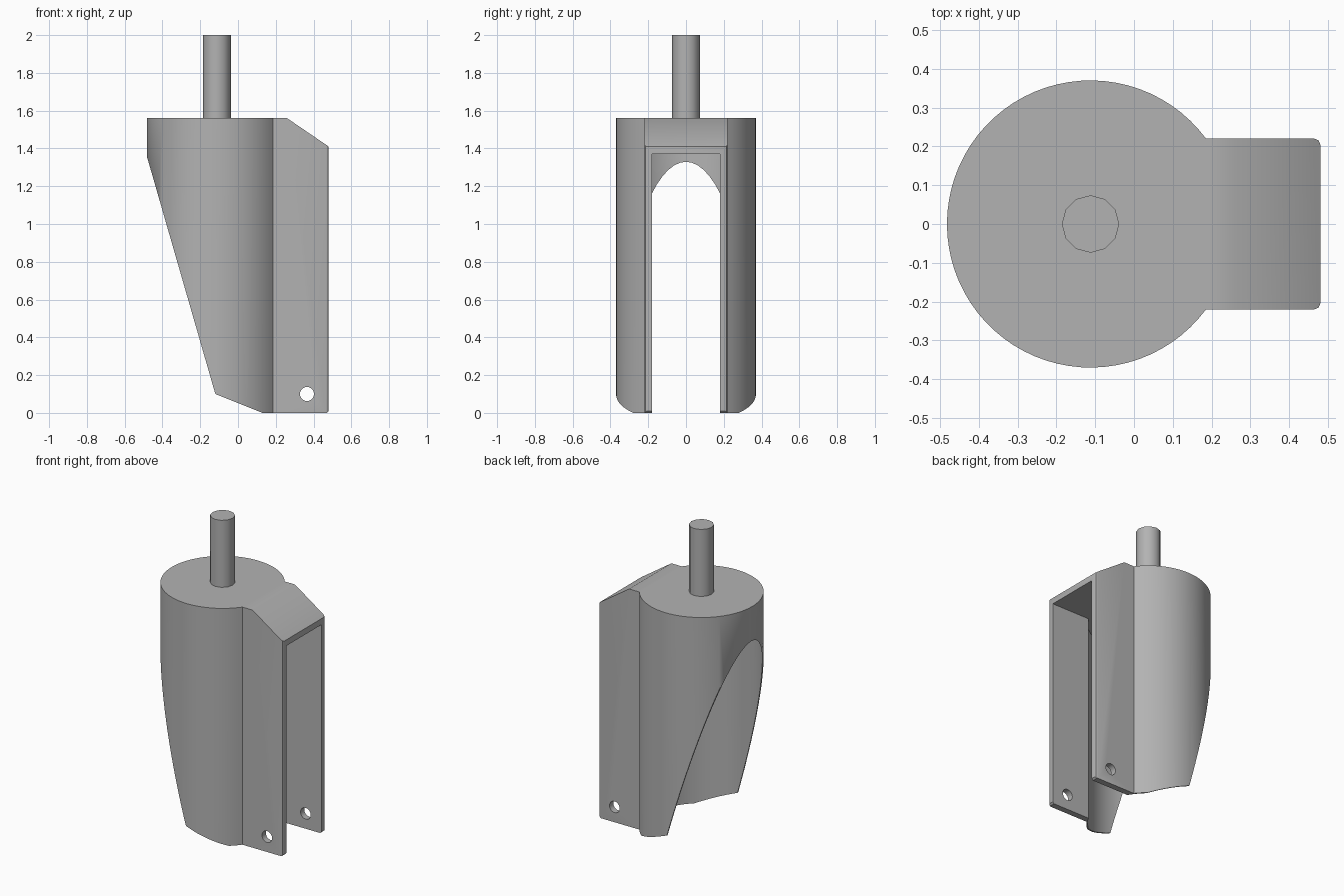
import bpy, bmesh, math
from mathutils import Vector

if "Cube" in bpy.data.objects:
    bpy.data.objects.remove(bpy.data.objects["Cube"], do_unlink=True)

AXIS_X = -0.112

grey = bpy.data.materials.new("plain grey")
grey.use_nodes = True
grey.diffuse_color = (0.45, 0.45, 0.45, 1)
grey.node_tree.nodes["Principled BSDF"].inputs["Base Color"].default_value = (0.45, 0.45, 0.45, 1)


def prism(name, points, offset):
    """Extrude a closed outline along offset."""
    bm = bmesh.new()
    face = bm.faces.new([bm.verts.new(p) for p in points])
    moved = bmesh.ops.extrude_face_region(bm, geom=[face])["geom"]
    bmesh.ops.translate(bm, vec=Vector(offset),
                        verts=[v for v in moved if isinstance(v, bmesh.types.BMVert)])
    bmesh.ops.recalc_face_normals(bm, faces=bm.faces)
    mesh = bpy.data.meshes.new(name)
    bm.to_mesh(mesh)
    bm.free()
    mesh.materials.append(grey)
    ob = bpy.data.objects.new(name, mesh)
    bpy.context.collection.objects.link(ob)
    return ob


def keyhole(radius, half_width, end_x, corner, z, steps=60):
    """Round sleeve outline that opens into a straight-sided box."""
    start = math.asin(half_width / radius)
    sweep = 2 * (math.pi - start)
    pts = [(AXIS_X + radius * math.cos(start + sweep * i / steps),
            radius * math.sin(start + sweep * i / steps), z) for i in range(steps + 1)]
    for side in (-1, 1):
        bend = [(end_x - corner + corner * math.sin(a), side * (half_width - corner + corner * math.cos(a)), z)
                for a in (0, math.pi / 4, math.pi / 2)]
        pts += bend if side < 0 else bend[::-1]
    return pts


def circle(x, y, z, radius, sides, upright):
    ring = [(radius * math.cos(math.tau * i / sides), radius * math.sin(math.tau * i / sides))
            for i in range(sides)]
    return [(x + a, y + b, z) if upright else (x + a, y, z + b) for a, b in ring]


def apply_boolean(target, cutter, operation):
    mod = target.modifiers.new(operation, "BOOLEAN")
    mod.operation, mod.solver, mod.object = operation, "EXACT", cutter
    bpy.context.view_layer.objects.active = target
    bpy.ops.object.modifier_apply(modifier=mod.name)
    bpy.data.objects.remove(cutter, do_unlink=True)


# Fork housing: keyhole column trimmed to its side profile
fork = prism("fork_housing", keyhole(0.37, 0.22, 0.48, 0.015, -0.1), (0, 0, 1.8))
side = [(-0.6, 1.56), (0.26, 1.56), (0.48, 1.41), (0.6, 1.33), (0.6, 0.13), (0.48, 0.01),
        (0.47, 0), (0.13, 0), (-0.12, 0.1), (-0.48, 1.35), (-0.6, 1.35)]
apply_boolean(fork, prism("profile", [(x, -0.6, z) for x, z in side], (0, 1.2, 0)), "INTERSECT")

# Hollow for the wheel, open at the bottom and the box end
apply_boolean(fork, prism("hollow", keyhole(0.362, 0.18, 0.7, 0.01, -0.2), (0, 0, 1.57)), "DIFFERENCE")

# Axle hole through both legs
apply_boolean(fork, prism("axle_hole", circle(0.365, -0.5, 0.1, 0.037, 24, False), (0, 1, 0)), "DIFFERENCE")

# Mounting stem
stem = prism("stem", circle(AXIS_X, 0, 1.54, 0.074, 12, True), (0, 0, 0.46))

for ob in (fork, stem):
    bpy.ops.object.select_all(action="DESELECT")
    ob.select_set(True)
    bpy.context.view_layer.objects.active = ob
    bpy.ops.object.shade_smooth_by_angle(angle=math.radians(35))
